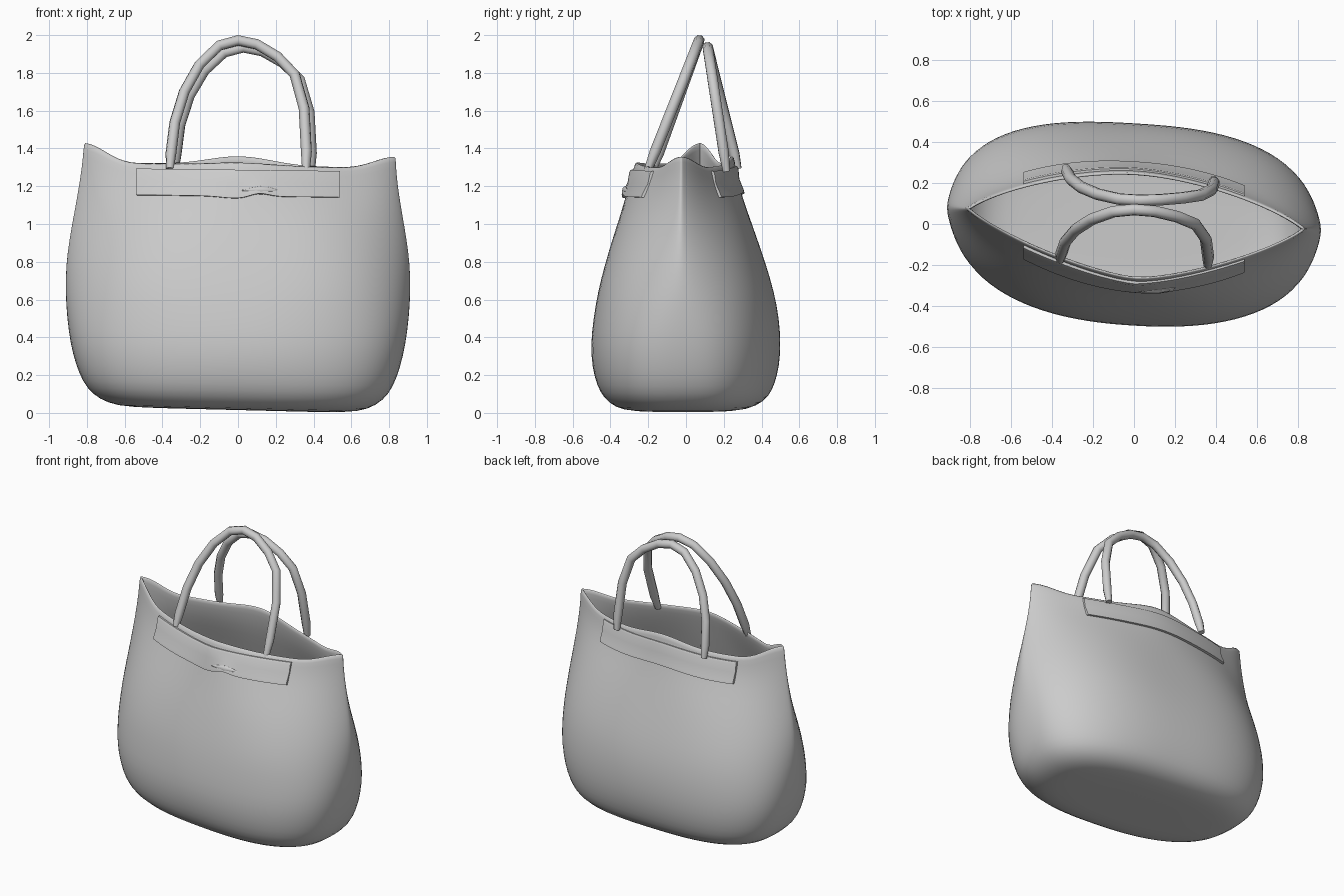
import bpy, bmesh, math
from math import cos, sin, pi, exp

cube = bpy.data.objects.get("Cube")
if cube:
    bpy.data.objects.remove(cube, do_unlink=True)

grey = bpy.data.materials.new("soft grey")
grey.use_nodes = True
colour = (0.6, 0.6, 0.6, 1)
grey.diffuse_color = colour
grey.node_tree.nodes["Principled BSDF"].inputs["Base Color"].default_value = colour

CENTRE, SHEAR, RIM = 0.025, -0.06, 1.32
# height, half width, front y, back y, fullness, end bluntness (low is blunt)
PROFILE = [
    (0.00, 0.28, -0.14, 0.14, 2.7, 0.38), (0.00, 0.58, -0.29, 0.29, 2.7, 0.38),
    (0.02, 0.69, -0.37, 0.37, 2.7, 0.38), (0.07, 0.772, -0.43, 0.43, 2.65, 0.38),
    (0.14, 0.823, -0.467, 0.462, 2.6, 0.39), (0.24, 0.86, -0.492, 0.486, 2.5, 0.4),
    (0.36, 0.889, -0.5, 0.494, 2.5, 0.42), (0.50, 0.907, -0.485, 0.485, 2.6, 0.48),
    (0.64, 0.916, -0.46, 0.457, 2.9, 0.6), (0.78, 0.913, -0.425, 0.416, 2.9, 0.7),
    (0.92, 0.895, -0.385, 0.37, 2.7, 0.78), (1.05, 0.868, -0.345, 0.324, 2.3, 0.8),
    (1.18, 0.842, -0.31, 0.278, 1.8, 0.8), (1.27, 0.83, -0.285, 0.26, 1.6, 0.8),
    (RIM, 0.828, -0.275, 0.255, 1.5, 0.8),
]


def wall(x, row, front):
    """y of the bag wall at x for one profile row."""
    _, a, yf, yb, p, q = row
    u = min(abs(x) / a, 1)
    power = p - 0.15 if front else p + 0.2
    depth = (yf if front else yb) - CENTRE
    return CENTRE + SHEAR * x + depth * (1 - u ** power) ** q


def row_at(z):
    for lo, hi in zip(PROFILE, PROFILE[1:]):
        if lo[0] <= z <= hi[0] and hi[0] > lo[0]:
            f = (z - lo[0]) / (hi[0] - lo[0])
            return [m + (n - m) * f for m, n in zip(lo, hi)]
    return PROFILE[-1]


def finish(obj, angle=50):
    bpy.ops.object.select_all(action='DESELECT')
    obj.select_set(True)
    bpy.context.view_layer.objects.active = obj
    bpy.ops.object.shade_smooth_by_angle(angle=math.radians(angle))


def loft(name, rings, cap_end):
    """Skin closed rings, cap the start and optionally the end."""
    bm = bmesh.new()
    loops = [[bm.verts.new(co) for co in ring] for ring in rings]
    n = len(loops[0])
    for low, high in zip(loops, loops[1:]):
        for i in range(n):
            j = (i + 1) % n
            bm.faces.new((low[i], low[j], high[j], high[i]))
    bm.faces.new(loops[0][::-1])
    if cap_end:
        bm.faces.new(loops[-1])
        bmesh.ops.recalc_face_normals(bm, faces=bm.faces)
    mesh = bpy.data.meshes.new(name)
    bm.to_mesh(mesh)
    bm.free()
    mesh.materials.append(grey)
    obj = bpy.data.objects.new(name, mesh)
    bpy.context.collection.objects.link(obj)
    return obj


# Bag body: open lofted shell with a wavy rim and raised rounded tips
def rim_lift(x, a, front):
    s = max(0, (abs(x) / a - 0.7) / 0.3)
    tip = (0.10 if x < 0 else 0.06) * s * s * (3 - 2 * s)
    bump = (0.015 if front else 0.05) * exp(-(x / 0.22) ** 2)
    return tip + bump - 0.02 * x - 0.005


rings = []
for row in PROFILE:
    z, a = row[:2]
    ring = []
    up = min(max((z - 0.9) / (RIM - 0.9), 0), 1) ** 1.5
    down = max(0, 1 - z / 0.4)
    for k in range(48):
        t = 2 * pi * k / 48
        x, front = a * cos(t), sin(t) < 0
        lift = up * rim_lift(x, a, front) + down * 0.015 * (1 - x / 0.6)
        ring.append((x + 0.01 * up, wall(x, row, front), z + lift))
    rings.append(ring)
body = loft("bag_body", rings, False)
shell = body.modifiers.new("thickness", 'SOLIDIFY')
shell.thickness = 0.018
shell.offset = -1
smooth = body.modifiers.new("smooth", 'SUBSURF')
smooth.levels = smooth.render_levels = 1
finish(body, 170)

# Raised bands along the front and back, with a soft pinch at the front
SECTION = [(1.285, -0.012), (1.287, 0.01), (1.275, 0.016), (1.22, 0.01),
           (1.165, 0.018), (1.148, 0.016), (1.145, -0.012)]
for name, front in (("front_band", True), ("back_band", False)):
    rings = []
    for i in range(41):
        x = -0.54 + 1.08 * i / 40
        out = -1 if front else 1
        pinch = exp(-((x - 0.11) / 0.07) ** 2) if front else 0
        sag = 0.012 * exp(-(x / 0.12) ** 2) if front else -0.02 * exp(-(x / 0.25) ** 2)
        ring = []
        for z, off in SECTION:
            low = z < 1.2
            o = off + (0.006 * pinch if low and off > 0 else 0)
            drop = sag if low or not front else 0
            y = wall(x, row_at(z), front) + out * o
            ring.append((x, y, z - drop - 0.012 * x + (0.02 * pinch if low else 0)))
        rings.append(ring)
    finish(loft(name, rings, True))

# Clasp fold in the middle of the front band
fold = [[(x, wall(x, row_at(1.18), True) - 0.016 - 0.016 * r * cos(t), 1.178 + 0.022 * r * sin(t))
         for t in [2 * pi * k / 8 for k in range(8)]]
        for x, r in ((0.02, 0.1), (0.07, 0.6), (0.12, 1), (0.17, 0.7), (0.21, 0.1))]
finish(loft("clasp_fold", fold, True))

# Handles: tubes leaning towards each other, narrowed at the feet
ARCH = [(-0.36, 0), (-0.355, 0.12), (-0.335, 0.36), (-0.285, 0.6), (-0.205, 0.81),
        (-0.1, 0.96), (0, 1), (0.1, 0.97), (0.21, 0.875), (0.3, 0.74),
        (0.35, 0.48), (0.362, 0.15), (0.36, 0)]
for name, shift, feet, top_y, top_z in (
        ("front_handle", 0.0, (-0.175, -0.205), 0.07, 1.972),
        ("back_handle", 0.028, (0.275, 0.215), 0.115, 1.935)):
    curve = bpy.data.curves.new(name, 'CURVE')
    curve.dimensions = '3D'
    curve.bevel_depth = 0.029
    curve.bevel_resolution = 2
    curve.use_fill_caps = True
    spline = curve.splines.new('POLY')
    spline.points.add(len(ARCH) - 1)
    for i, (point, (x, h)) in enumerate(zip(spline.points, ARCH)):
        foot_y = feet[0] if x < 0 else feet[1]
        foot_z = 1.285 - 0.02 * x
        point.co = (x + shift, foot_y + (top_y - foot_y) * h,
                    foot_z + (top_z - foot_z) * h, 1)
        point.radius = 0.7 if i in (0, len(ARCH) - 1) else 1
    curve.materials.append(grey)
    obj = bpy.data.objects.new(name, curve)
    bpy.context.collection.objects.link(obj)
    bpy.ops.object.select_all(action='DESELECT')
    obj.select_set(True)
    bpy.context.view_layer.objects.active = obj
    bpy.ops.object.convert(target='MESH')
    finish(bpy.context.view_layer.objects.active)
